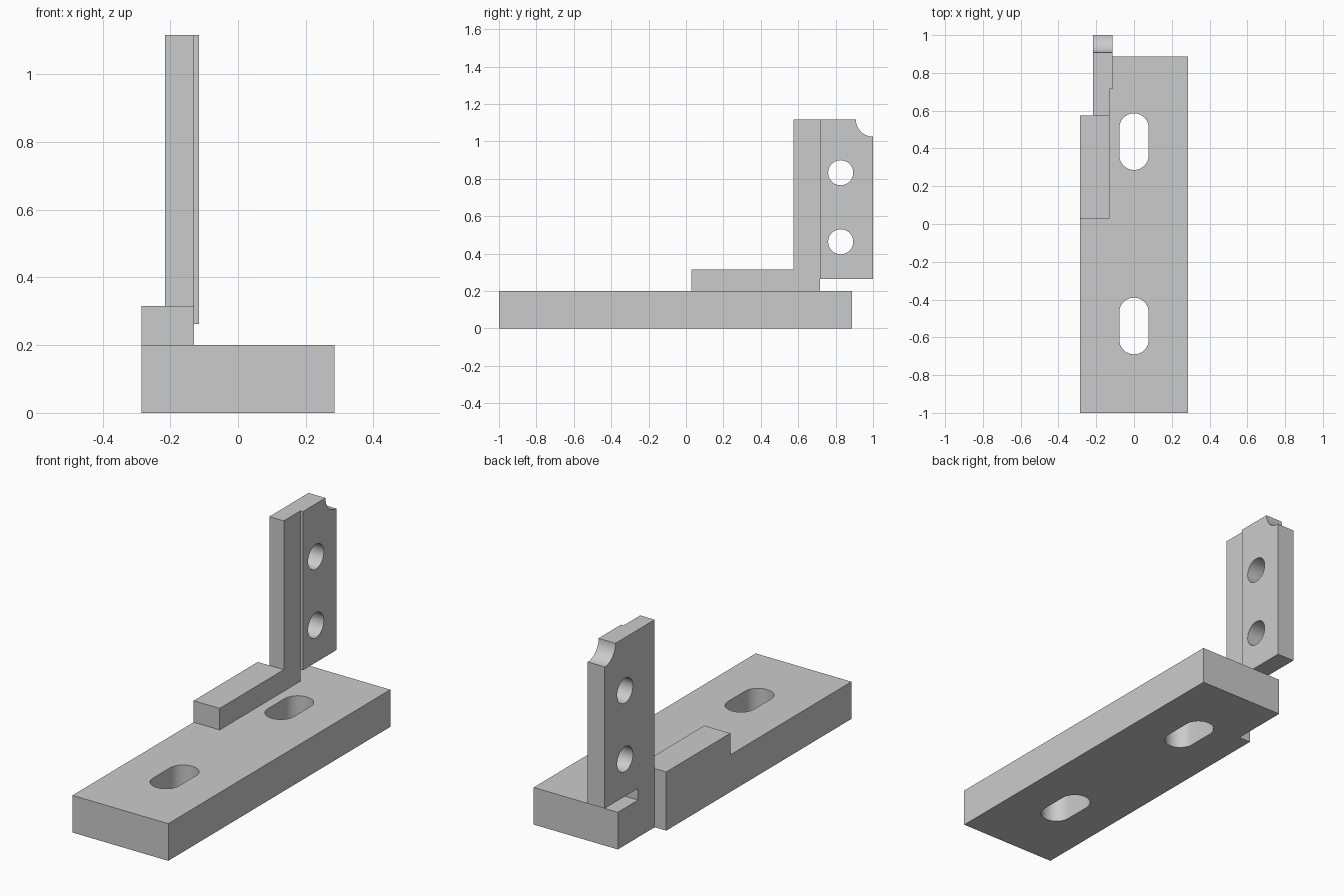
import bpy, bmesh
from math import sin, cos, radians
from mathutils import Matrix

if "Cube" in bpy.data.objects:
    bpy.data.objects.remove(bpy.data.objects["Cube"])

FLAT = Matrix.Identity(4)
# profile drawn in (y, z), thickness along x
SIDE = Matrix(((0, 0, 1, 0), (1, 0, 0, 0), (0, 1, 0, 0), (0, 0, 0, 1)))


def arc(cx, cy, r, a0, a1, n):
    return [(cx + r * cos(radians(a0 + (a1 - a0) * i / n)),
             cy + r * sin(radians(a0 + (a1 - a0) * i / n))) for i in range(n + 1)]


def rect(x0, x1, y0, y1):
    return [(x0, y0), (x1, y0), (x1, y1), (x0, y1)]


def slot(cx, y0, y1, r):
    return arc(cx, y1 - r, r, 0, 180, 20) + arc(cx, y0 + r, r, 180, 360, 20)


def plate(name, loops, lo, hi, frame):
    """Extrude an outline (first loop) with holes (other loops) from lo to hi."""
    cu = bpy.data.curves.new(name + "_profile", 'CURVE')
    cu.dimensions = '2D'
    cu.fill_mode = 'BOTH'
    cu.extrude = (hi - lo) / 2
    for pts in loops:
        sp = cu.splines.new('POLY')
        sp.points.add(len(pts) - 1)
        for p, (x, y) in zip(sp.points, pts):
            p.co = (x, y, 0, 1)
        sp.use_cyclic_u = True
    tmp = bpy.data.objects.new(name + "_tmp", cu)
    bpy.context.collection.objects.link(tmp)
    dg = bpy.context.evaluated_depsgraph_get()
    me = bpy.data.meshes.new_from_object(tmp.evaluated_get(dg))
    bpy.data.objects.remove(tmp)
    bpy.data.curves.remove(cu)
    bm = bmesh.new()
    bm.from_mesh(me)
    bmesh.ops.remove_doubles(bm, verts=bm.verts, dist=1e-5)
    bm.transform(frame @ Matrix.Translation((0, 0, (lo + hi) / 2)))
    bmesh.ops.recalc_face_normals(bm, faces=bm.faces)
    bm.to_mesh(me)
    bm.free()
    me.name = name
    ob = bpy.data.objects.new(name, me)
    bpy.context.collection.objects.link(ob)
    bpy.ops.object.select_all(action='DESELECT')
    ob.select_set(True)
    bpy.context.view_layer.objects.active = ob
    bpy.ops.object.shade_smooth_by_angle(angle=radians(30))
    return ob


W, BACK, FRONT, PAD = 0.285, -0.216, -0.13, -0.115   # x positions
POST_Y, FLANGE_Y, END_Y = 0.575, 0.716, 0.888        # y positions
BASE_Z, TOP_Z = 0.2, 1.117                           # z positions

# base plate with a stepped rear corner and two slots
base = [(-W, -1), (W, -1), (W, END_Y), (BACK, END_Y), (BACK, POST_Y), (-W, POST_Y)]
plate("base_plate", [base, slot(0, 0.286, 0.586, 0.078), slot(0, -0.69, -0.39, 0.078)],
      0, BASE_Z, FLAT)

# low rib along the left edge
plate("edge_rib", [rect(-W, FRONT, 0.03, POST_Y)], BASE_Z, 0.316, FLAT)

# upright post
plate("upright_post", [rect(BACK, FRONT, POST_Y, FLANGE_Y)], BASE_Z, TOP_Z, FLAT)

# raised flange with a scooped corner and two bolt holes
flange = [(FLANGE_Y, TOP_Z), (FLANGE_Y, 0.263), (1, 0.263)] + arc(1, TOP_Z, 0.092, 270, 180, 14)
holes = [arc(0.827, z, 0.067, 0, 350, 35) for z in (0.463, 0.832)]
plate("bolt_flange", [flange] + holes, BACK, PAD, SIDE)
